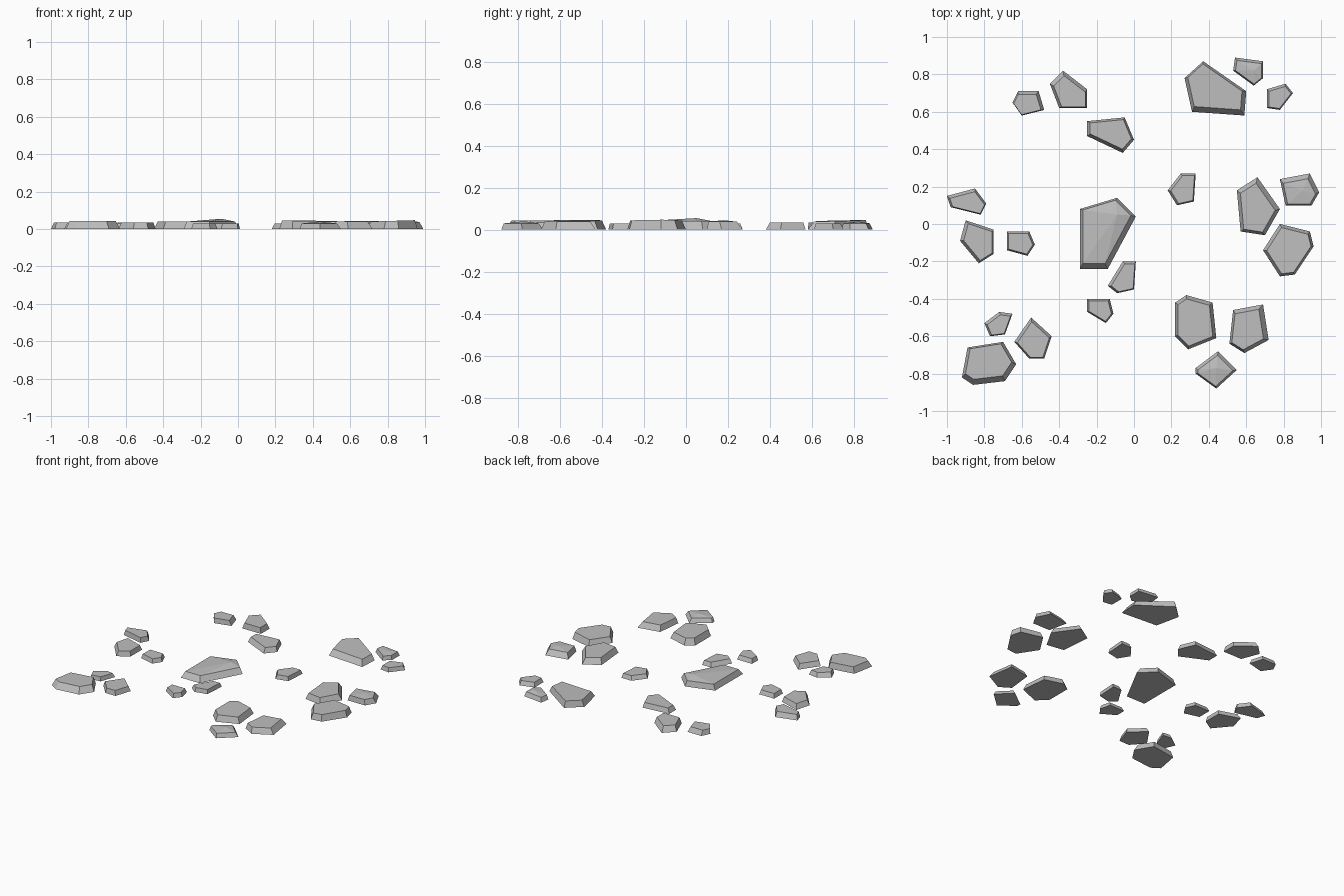
import bpy
import bmesh
from mathutils import Vector

cube = bpy.data.objects.get("Cube")
if cube:
    bpy.data.objects.remove(cube, do_unlink=True)

# Single flat stone colour
grey = bpy.data.materials.new("stone_grey")
grey.use_nodes = True
colour = (0.52, 0.52, 0.52, 1)
grey.diffuse_color = colour
grey.node_tree.nodes["Principled BSDF"].inputs["Base Color"].default_value = colour

UNIT = 0.01  # all stone sizes are given in hundredths


def inset_outline(points, amount):
    """Move every edge of a clockwise outline inwards by the same amount."""
    result = []
    for i, p in enumerate(points):
        before = (p - points[i - 1]).normalized()
        after = (points[(i + 1) % len(points)] - p).normalized()
        n1 = Vector((before.y, -before.x))
        n2 = Vector((after.y, -after.x))
        result.append(p + (n1 + n2) * amount / (1 + n1.dot(n2)))
    return result


def stone(name, outline, height=3.5, lean=(0, 0), inset=1.0, tilt=(0, 0), peak=None):
    """Flat paving stone: outline on the ground, inset top that may lean, tilt or peak."""
    base = [Vector(p) for p in outline]
    centre = sum(base, Vector((0, 0))) / len(base)
    top = [p + Vector(lean) for p in inset_outline(base, inset)]
    bm = bmesh.new()
    low = [bm.verts.new((p.x, p.y, 0)) for p in base]
    high = [bm.verts.new((p.x, p.y, height + (p - centre).dot(Vector(tilt)))) for p in top]
    bm.faces.new(low)
    if peak:
        tip = bm.verts.new(peak)
    else:
        bm.faces.new(high)
    for i in range(len(low)):
        j = (i + 1) % len(low)
        bm.faces.new((low[i], low[j], high[j], high[i]))
        if peak:
            bm.faces.new((high[i], high[j], tip))
    bmesh.ops.scale(bm, vec=(UNIT, UNIT, UNIT), verts=bm.verts)
    bmesh.ops.recalc_face_normals(bm, faces=bm.faces)
    mesh = bpy.data.meshes.new(name)
    bm.to_mesh(mesh)
    bm.free()
    mesh.materials.append(grey)
    obj = bpy.data.objects.new(name, mesh)
    bpy.context.collection.objects.link(obj)


# Back left group
stone("back_left_small_stone", [(-62, 71), (-51, 71), (-48, 61), (-60, 58), (-65, 65)],
      lean=(-.5, -.7))
stone("back_left_pointed_stone", [(-38, 82), (-25, 72), (-25, 62), (-40, 62), (-45, 75)],
      height=4, lean=(.4, -.8), inset=1.4)
stone("back_left_inner_stone", [(-25, 55), (-5, 57), (0, 45), (-6, 38), (-25, 47)],
      lean=(.2, .3), inset=1.4)

# Back right group
stone("back_right_large_stone", [(37, 87), (60, 71), (59, 58), (31, 60), (27, 78)],
      height=4.2, lean=(-.3, 1), inset=1.9, tilt=(-.01, .02))
stone("back_right_small_stone", [(54, 89), (69, 87), (69, 78), (64, 74), (53, 82)],
      height=3, lean=(.2, -.4), peak=(64, 82, 3.8))
stone("back_right_outer_stone", [(71, 72), (81, 75), (85, 70), (78, 61), (71, 62)],
      height=3, lean=(.2, -.3))

# Middle left group
stone("left_outer_stone", [(-100, 15), (-85, 19), (-79, 11), (-82, 5), (-98, 9)],
      lean=(.3, -.6))
stone("left_lower_stone", [(-90, 2), (-75, -3), (-75, -16), (-83, -21), (-93, -9)],
      lean=(.5, -.2), inset=1.3)
stone("left_inner_stone", [(-68, -4), (-56, -4), (-53, -11), (-57, -17), (-68, -14)],
      height=3, lean=(0, -.2))

# Centre group
stone("centre_large_stone", [(-29, 8), (-9, 14), (1, 4), (-14, -24), (-29, -24)],
      height=4, lean=(-.3, .9), inset=1.9, peak=(-9, 5, 5.5))
stone("centre_front_stone", [(-6, -20), (1, -20), (0, -35), (-9, -37), (-14, -33)],
      height=3, lean=(.5, -.3))
stone("centre_front_small_stone", [(-25, -40), (-13, -40), (-11, -48), (-15, -53), (-25, -47)],
      height=3, lean=(0, -.3))

# Middle right group
stone("right_small_stone", [(25, 27), (33, 27), (32, 12), (23, 10), (18, 18)],
      height=3, lean=(.4, -.2))
stone("right_long_stone", [(66, 25), (78, 8), (70, -6), (57, -4), (55, 18)],
      height=4.2, lean=(-.2, -.5), inset=2)
stone("right_outer_stone", [(78, 24), (94, 27), (99, 17), (95, 10), (81, 10)],
      height=3.8, lean=(-.1, -1), inset=1.6, peak=(90, 18, 4.5))
stone("right_wide_stone", [(78, 0), (94, -4), (96, -12), (86, -27), (78, -28), (69, -14)],
      height=4.4, lean=(.2, -.2), inset=1.5, tilt=(.03, 0))

# Front left group
stone("front_left_small_stone", [(-72, -47), (-65, -48), (-69, -59), (-77, -60), (-80, -53)],
      height=3, lean=(.3, -.5))
stone("front_left_pointed_stone", [(-55, -50), (-44, -60), (-48, -72), (-56, -72), (-64, -63)],
      lean=(.1, -.5), inset=1.2)
stone("front_left_large_stone",
      [(-89, -66), (-70, -63), (-63, -75), (-69, -84), (-86, -86), (-92, -82)],
      height=4.4, lean=(-.2, 1), inset=1.9)

# Front right group
stone("front_right_tall_stone",
      [(28, -38), (42, -42), (44, -61), (29, -67), (22, -60), (22, -42)],
      height=4.4, lean=(-.1, -.2), inset=1.7, tilt=(-.02, 0))
stone("front_right_outer_stone", [(53, -46), (69, -43), (72, -62), (59, -69), (51, -64)],
      height=4, lean=(-.7, -.4), inset=1.9)
stone("front_right_ridged_stone", [(45, -68), (55, -78), (44, -88), (33, -80), (33, -77)],
      height=3, lean=(-.2, -.4), inset=1.3, peak=(44, -77, 4))
